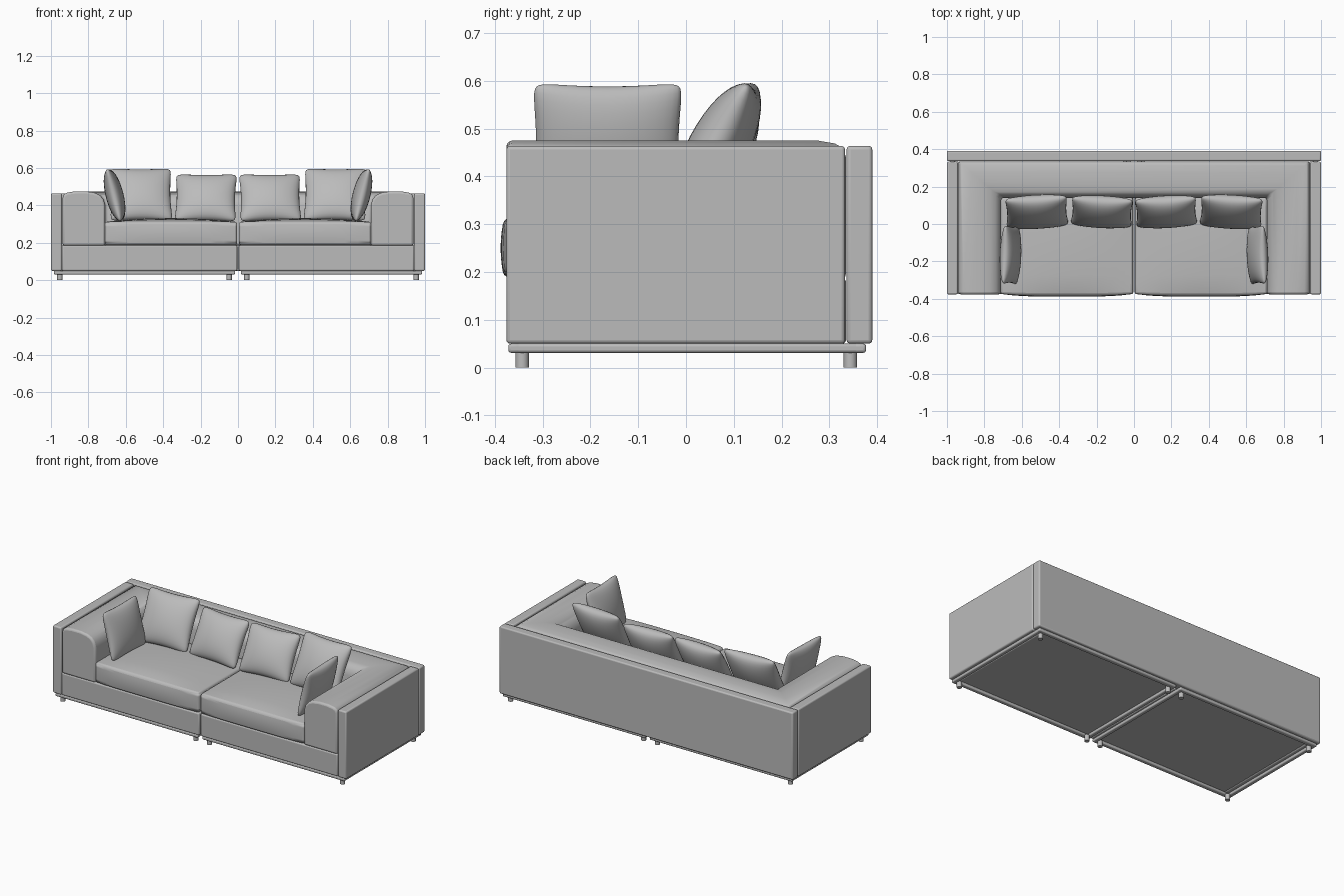
import bpy, bmesh, math
from mathutils import Matrix, Vector

cube = bpy.data.objects.get("Cube")
if cube:
    bpy.data.objects.remove(cube, do_unlink=True)

fabric = bpy.data.materials.new("grey fabric")
fabric.use_nodes = True
fabric.diffuse_color = (0.5, 0.5, 0.5, 1)
fabric.node_tree.nodes["Principled BSDF"].inputs["Base Color"].default_value = (0.5, 0.5, 0.5, 1)


def finish(name, bm, bevel=0.0, angle=50):
    bmesh.ops.recalc_face_normals(bm, faces=bm.faces)
    mesh = bpy.data.meshes.new(name)
    bm.to_mesh(mesh)
    bm.free()
    mesh.materials.append(fabric)
    ob = bpy.data.objects.new(name, mesh)
    bpy.context.collection.objects.link(ob)
    if bevel:
        mod = ob.modifiers.new("soft edges", 'BEVEL')
        mod.width, mod.segments = bevel, 3
        mod.limit_method, mod.angle_limit = 'ANGLE', math.radians(angle)
    bpy.ops.object.select_all(action='DESELECT')
    ob.select_set(True)
    bpy.context.view_layer.objects.active = ob
    bpy.ops.object.shade_smooth_by_angle(angle=math.radians(50))
    return ob


def box(name, lo, hi, bevel, cuts=0, shape=None):
    """Rounded box between two corners; shape(u, v, w) returns an offset."""
    lo, hi = Vector(lo), Vector(hi)
    bm = bmesh.new()
    bmesh.ops.create_cube(bm, size=2)
    if cuts:
        bmesh.ops.subdivide_edges(bm, edges=bm.edges[:], cuts=cuts, use_grid_fill=True)
    mid, half = (lo + hi) / 2, (hi - lo) / 2
    for v in bm.verts:
        offset = shape(*v.co) if shape else Vector()
        v.co = mid + v.co * half + offset
    return finish(name, bm, bevel)


def pillow(name, width, height, depth, place, lean, yaw):
    """Puffed square with pinched seams, leaning back."""
    n = 18
    bm = bmesh.new()
    for side in (-1, 1):
        grid = bmesh.ops.create_grid(bm, x_segments=n, y_segments=n, size=1)
        for vert in grid["verts"]:
            u, v = (math.sin(c * math.pi / 2) for c in vert.co[:2])
            puff = max(0, (1 - u * u) * (1 - v * v)) ** 0.45
            corner = 1 - 0.07 * (u * v) ** 8
            vert.co = (width / 2 * u * corner * (1 - 0.07 * (1 - v * v)),
                       height / 2 * v * corner * (1 - 0.07 * (1 - u * u)),
                       side * depth / 2 * puff)
    bmesh.ops.remove_doubles(bm, verts=bm.verts, dist=0.0005)
    turn = Matrix.Rotation(math.radians(yaw), 4, 'Z') @ Matrix.Rotation(math.radians(90 - lean), 4, 'X')
    bm.transform(Matrix.Translation(place) @ turn)
    return finish(name, bm)


def seat_shape(u, v, w):
    crown = 0.02 * (1 - u * u) * (1 - v * v) ** 0.5 if w > 0 else 0
    bulge = -0.014 * (1 - u ** 4) * (1 - 0.5 * w * w) if v < 0 else 0
    return Vector((0, bulge * abs(v), crown * w))


# Outer back panel
box("back_panel", (-1, 0.336, 0.05), (1, 0.39, 0.464), 0.008)

# Padded arms and back: one profile swept round a mitred U
profile = [(0, 0.185), (0, 0.44), (0.03, 0.459), (0.12, 0.469), (0.3, 0.475), (0.55, 0.475),
           (0.75, 0.468), (0.88, 0.454), (0.96, 0.432), (1, 0.4), (1, 0.185)]
bm = bmesh.new()
rings = []
for sx, at_front in ((-1, True), (-1, False), (1, False), (1, True)):
    rings.append([bm.verts.new((sx * (0.938 - 0.228 * t), -0.376 if at_front else 0.335 - 0.195 * t, z))
                  for t, z in profile])
count = len(profile)
for a, b in zip(rings, rings[1:]):
    for i in range(count):
        j = (i + 1) % count
        bm.faces.new((a[i], a[j], b[j], b[i]))
bm.faces.new(rings[0])
bm.faces.new(rings[-1])
finish("arm_and_back_padding", bm, 0.012, 60)

for s, side in ((1, "left"), (-1, "right")):
    def span(x1, x2):
        return sorted((s * x1, s * x2))

    # Side panel, base and seat
    x1, x2 = span(0.942, 1)
    box(side + "_side_panel", (x1, -0.376, 0.05), (x2, 0.333, 0.464), 0.008)
    x1, x2 = span(0.004, 0.942)
    box(side + "_base", (x1, -0.374, 0.05), (x2, 0.335, 0.187), 0.008)
    x1, x2 = span(0.005, 0.712)
    box(side + "_seat_cushion", (x1, -0.374, 0.188), (x2, 0.142, 0.312), 0.022, 9, seat_shape)

    # Plinth rails around the open underside
    for part, (a, b), y1, y2 in (("front", (0.015, 0.985), -0.372, -0.345),
                                 ("back", (0.015, 0.985), 0.35, 0.377),
                                 ("inner", (0.015, 0.04), -0.36, 0.365),
                                 ("outer", (0.96, 0.985), -0.36, 0.365)):
        x1, x2 = span(a, b)
        box(f"{side}_{part}_rail", (x1, y1, 0.031), (x2, y2, 0.05), 0.006)

    # Feet
    for x in (0.047, 0.953):
        for y in (-0.343, 0.344):
            bm = bmesh.new()
            bmesh.ops.create_cone(bm, cap_ends=True, segments=20, radius1=0.014, radius2=0.014, depth=0.036,
                                  matrix=Matrix.Translation((s * x, y, 0.018)))
            finish(side + "_foot", bm)

    # Loose pillows
    pillow(side + "_outer_pillow", 0.34, 0.32, 0.125, (s * 0.52, 0.065, 0.457), 28, s * -3)
    pillow(side + "_inner_pillow", 0.335, 0.29, 0.125, (s * 0.172, 0.065, 0.44), 29, s * 3)
    pillow(side + "_arm_pillow", 0.32, 0.295, 0.095, (s * 0.66, -0.165, 0.455), 14, s * -88)
